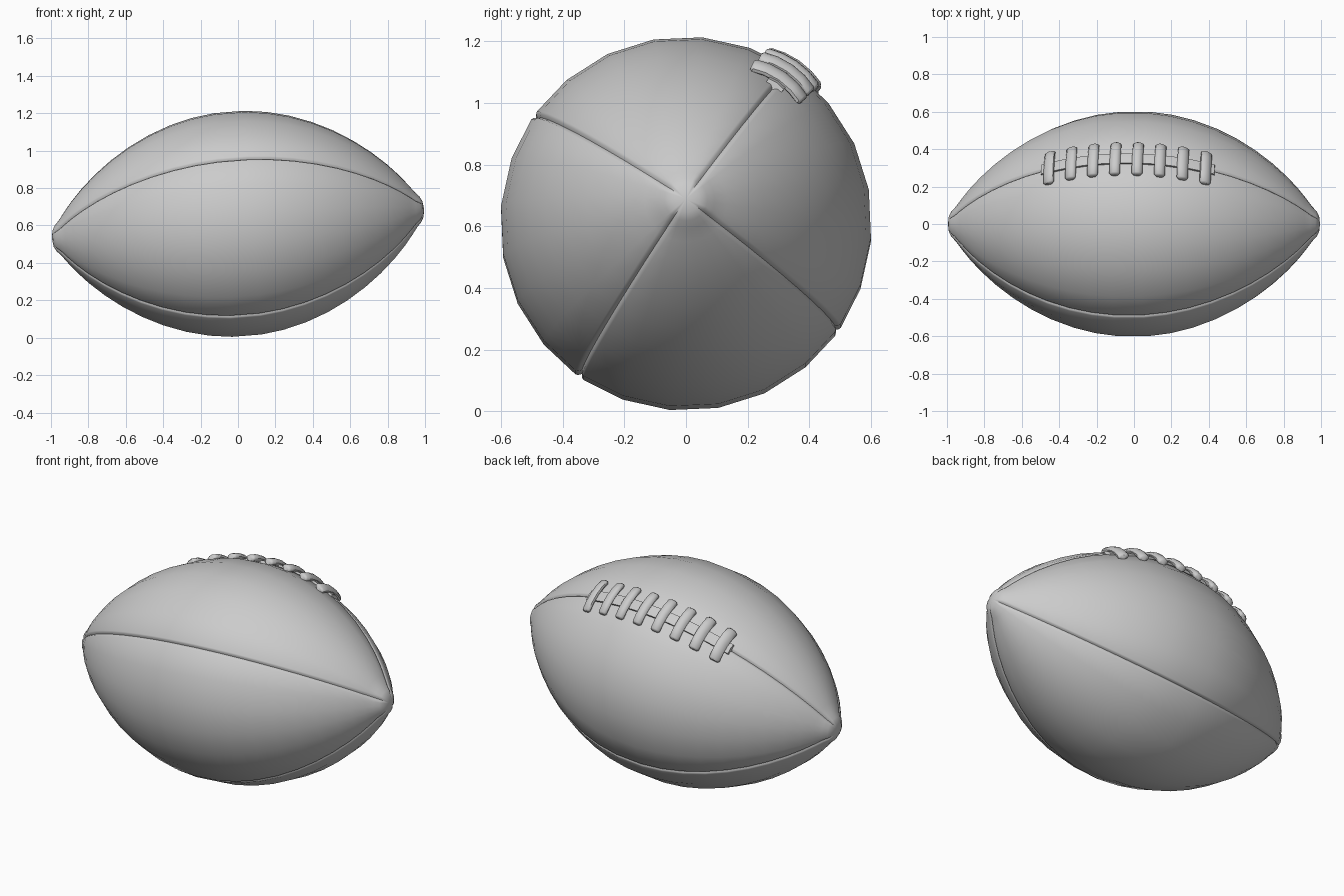
import bpy, bmesh, math
from mathutils import Matrix, Vector

if "Cube" in bpy.data.objects:
    bpy.data.objects.remove(bpy.data.objects["Cube"])

TILT = Matrix.Translation((0, 0, 0.609)) @ Matrix.Rotation(math.radians(-4.6), 4, 'Y')
LACE = math.radians(55)          # roll angle of the laced seam
R = 0.605


def radius(u):
    """Pointed-oval profile with a rounded tip."""
    u = abs(u)
    r = R * max(0, 1 - u * u) ** 0.78
    if u > 0.88:
        r = max(r, math.sqrt(max(0, 0.12 ** 2 - (u - 0.88) ** 2)))
    return r


def on_ball(u, ang, h=0.0):
    r = radius(u) + h
    return Vector((u, r * math.cos(ang), r * math.sin(ang)))


def loft(name, rings, tips=None, smooth=40):
    """Skin closed rings; close the ends with tip points or flat caps."""
    bm = bmesh.new()
    vs = [[bm.verts.new(p) for p in ring] for ring in rings]
    n = len(vs[0])
    for a, b in zip(vs, vs[1:]):
        for i in range(n):
            bm.faces.new((a[i], a[(i + 1) % n], b[(i + 1) % n], b[i]))
    for k, ring in enumerate((vs[0], vs[-1])):
        if tips:
            t = bm.verts.new(tips[k])
            for i in range(n):
                bm.faces.new((ring[i], ring[(i + 1) % n], t))
        else:
            bm.faces.new(ring)
    bmesh.ops.recalc_face_normals(bm, faces=bm.faces)
    bm.transform(TILT)
    me = bpy.data.meshes.new(name)
    bm.to_mesh(me)
    bm.free()
    ob = bpy.data.objects.new(name, me)
    bpy.context.collection.objects.link(ob)
    bpy.ops.object.select_all(action='DESELECT')
    ob.select_set(True)
    bpy.context.view_layer.objects.active = ob
    bpy.ops.object.shade_smooth_by_angle(angle=math.radians(smooth))
    return ob


# Ball: four panels of six segments, with a groove at every seam
half = [0.08, 0.2, 0.32, 0.44, 0.55, 0.65, 0.74, 0.82, 0.88, 0.925, 0.955, 0.978, 0.992]
stations = [-u for u in reversed(half)] + half
rings = []
for u in stations:
    r = radius(u)
    w = min(0.008 / r, math.radians(6))
    d = min(0.013, r * 0.16)
    ring = []
    for q in range(4):
        seam = LACE + q * math.pi / 2
        ring.append(on_ball(u, seam, -d))
        ring.append(on_ball(u, seam + w, -d * 0.25))
        ring.append(on_ball(u, seam + 2 * w, 0))
        ring += [on_ball(u, seam + math.radians(15 * k)) for k in range(1, 6)]
        ring.append(on_ball(u, seam + math.pi / 2 - 2 * w, 0))
        ring.append(on_ball(u, seam + math.pi / 2 - w, -d * 0.25))
    rings.append(ring)
loft("ball_panels", rings, [(-0.998, 0, 0), (0.998, 0, 0)], 50)

# Long lace strip lying over the seam
strip = []
for k in range(17):
    u = -0.465 + 0.93 * k / 16
    a = 0.03 / radius(u)
    strip.append([on_ball(u, LACE - a, -0.012), on_ball(u, LACE - a, 0.010),
                  on_ball(u, LACE, 0.014), on_ball(u, LACE + a, 0.010),
                  on_ball(u, LACE + a, -0.012)])
loft("lace_strip", strip)

# Eight rounded cross laces
for i in range(8):
    u0 = -0.42 + 0.12 * i
    bar = []
    for s, scale in ((-1, 0.7), (-0.92, 1), (-0.5, 1), (0, 1), (0.5, 1), (0.92, 1), (1, 0.7)):
        ang = LACE + s * 0.1 / radius(u0)
        lift = 0.019 - 0.012 * s * s
        ring = []
        for k in range(10):
            t = 2 * math.pi * k / 10
            ring.append(on_ball(u0 + 0.029 * scale * math.cos(t), ang,
                                lift + 0.02 * scale * math.sin(t)))
        bar.append(ring)
    loft(f"cross_lace_{i + 1}", bar, None, 50)
